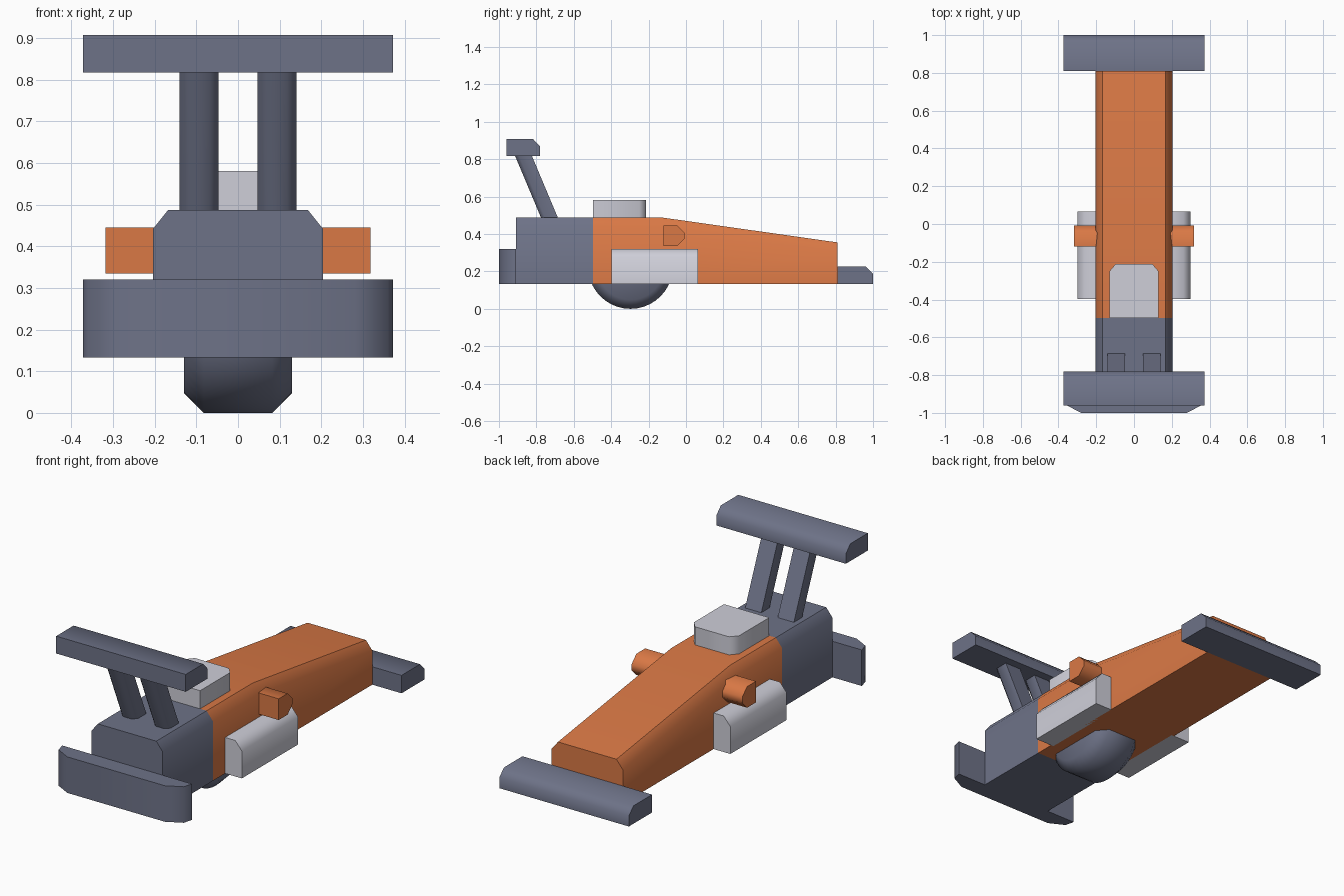
import bpy, bmesh, math
from mathutils import Vector

if "Cube" in bpy.data.objects:
    bpy.data.objects.remove(bpy.data.objects["Cube"])


def material(name, rgb):
    m = bpy.data.materials.new(name)
    m.diffuse_color = (*rgb, 1)
    m.use_nodes = True
    m.node_tree.nodes["Principled BSDF"].inputs["Base Color"].default_value = m.diffuse_color
    return m


ORANGE = material("orange", (0.70, 0.19, 0.06))
SLATE = material("slate", (0.155, 0.17, 0.245))
SILVER = material("silver", (0.62, 0.62, 0.69))


def loft(name, rings, mat):
    """Solid through a series of matching closed rings, capped at both ends."""
    bm = bmesh.new()
    loops = [[bm.verts.new(p) for p in ring] for ring in rings]
    n = len(loops[0])
    for a, b in zip(loops, loops[1:]):
        for i in range(n):
            j = (i + 1) % n
            bm.faces.new((a[i], a[j], b[j], b[i]))
    bm.faces.new(loops[0])
    bm.faces.new(loops[-1])
    bmesh.ops.recalc_face_normals(bm, faces=bm.faces[:])
    me = bpy.data.meshes.new(name)
    bm.to_mesh(me)
    bm.free()
    me.materials.append(mat)
    ob = bpy.data.objects.new(name, me)
    bpy.context.collection.objects.link(ob)
    bpy.ops.object.select_all(action='DESELECT')
    ob.select_set(True)
    bpy.context.view_layer.objects.active = ob
    bpy.ops.object.shade_smooth_by_angle(angle=math.radians(50))
    return ob


def extrude(name, profile, axis, lo, hi, mat):
    """Extrude a 2D profile (remaining axes in order) along x, y or z."""
    def put(p, v):
        q = list(p)
        q.insert(axis, v)
        return Vector(q)
    return loft(name, [[put(p, v) for p in profile] for v in (lo, hi)], mat)


# Body sections: box with chamfered upper edges
def section(y, top):
    half = [(0.204, 0.133), (0.204, top - 0.045), (0.168, top)]
    return [(x, y, z) for x, z in half] + [(-x, y, z) for x, z in reversed(half)]


loft("front_body", [section(-0.91, 0.487), section(-0.497, 0.487)], SLATE)
loft("main_body", [section(-0.497, 0.487), section(-0.12, 0.487),
                   section(0.81, 0.355)], ORANGE)

# Front bumper with swept corners
half = [(0.372, -0.91), (0.36, -0.958), (0.28, -1.0)]
extrude("front_bumper", half + [(-x, y) for x, y in reversed(half)],
        2, 0.133, 0.32, SLATE)

# Cross bars: raised wing and low rear bar, each with one chamfered edge
extrude("raised_wing", [(-0.96, 0.817), (-0.78, 0.817), (-0.78, 0.868),
                        (-0.817, 0.907), (-0.96, 0.907)], 0, -0.372, 0.372, SLATE)
extrude("rear_bar", [(0.81, 0.133), (1.0, 0.133), (1.0, 0.188),
                     (0.962, 0.226), (0.81, 0.226)], 0, -0.372, 0.372, SLATE)

# Cockpit block with cut rear corners
half = [(0.13, -0.497), (0.13, -0.25), (0.098, -0.213)]
extrude("cockpit_block", half + [(-x, y) for x, y in reversed(half)],
        2, 0.47, 0.581, SILVER)

# Parts repeated on both sides
for side, s in (("right", 1), ("left", -1)):
    # leaning wing strut, chamfered on its front edges
    def ring(z):
        y = -0.685 - (z - 0.487) * 0.42
        pts = [(0.047, 0), (0.14, 0), (0.14, -0.068), (0.118, -0.09),
               (0.069, -0.09), (0.047, -0.068)]
        return [(s * x, y + dy, z) for x, dy in pts]
    loft(side + "_wing_strut", [ring(0.47), ring(0.83)], SLATE)
    # side pod with chamfered upper outer edge
    extrude(side + "_side_pod", [(s * 0.19, 0.133), (s * 0.30, 0.133), (s * 0.30, 0.275),
                                 (s * 0.262, 0.32), (s * 0.19, 0.32)],
            1, -0.397, 0.065, SILVER)
    # side lug
    extrude(side + "_lug", [(-0.12, 0.335), (-0.047, 0.335), (-0.008, 0.374),
                            (-0.008, 0.406), (-0.047, 0.445), (-0.12, 0.445)],
            0, s * 0.19, s * 0.318, ORANGE)

# Wheel under the body, with bevelled rims
N = 40
R = 0.227
loft("wheel", [[(x, -0.297 + r * math.cos(2 * math.pi * (i + 0) / N),
                 R + r * math.sin(2 * math.pi * i / N)) for i in range(N)]
               for x, r in ((-0.13, R - 0.048), (-0.082, R), (0.082, R), (0.13, R - 0.048))],
     SLATE)
